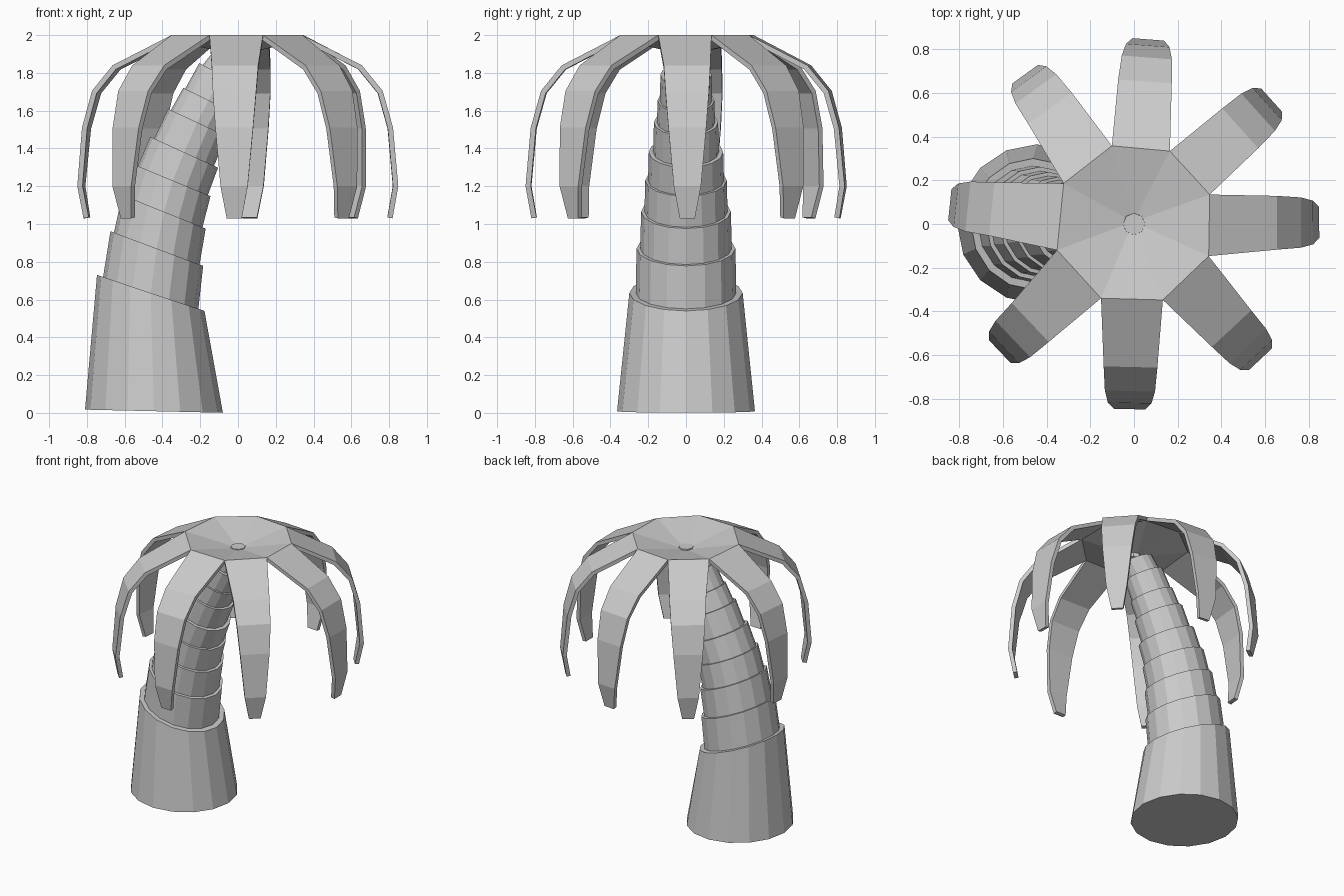
import bpy, bmesh
from math import radians, cos, sin, tau
from mathutils import Vector

if "Cube" in bpy.data.objects:
    bpy.data.objects.remove(bpy.data.objects["Cube"])


def make_object(name, bm):
    mesh = bpy.data.meshes.new(name)
    bm.to_mesh(mesh)
    bm.free()
    obj = bpy.data.objects.new(name, mesh)
    bpy.context.collection.objects.link(obj)
    return obj


def ring(bm, x, z, r, tilt, sides=16):
    # Circle leaning toward +x by the tilt angle
    t = radians(tilt)
    return [bm.verts.new((x + r * cos(a) * cos(t), r * sin(a), z - r * cos(a) * sin(t)))
            for a in (tau * i / sides for i in range(sides))]


def bridge(bm, low, high):
    n = len(low)
    for i in range(n):
        j = (i + 1) % n
        bm.faces.new((low[i], low[j], high[j], high[i]))


# Curved trunk: stepped segments, each narrower than the rim below it (x, z, radius, tilt)
rims = [(-0.462, 0.635, 0.30, 18.5), (-0.43, 0.87, 0.262, 20.5),
        (-0.392, 1.065, 0.238, 22), (-0.345, 1.23, 0.216, 22.5),
        (-0.285, 1.38, 0.197, 24.5), (-0.216, 1.538, 0.17, 25),
        (-0.155, 1.655, 0.15, 26), (-0.085, 1.79, 0.135, 27),
        (-0.02, 1.88, 0.11, 25)]
bm = bmesh.new()
low = ring(bm, -0.445, 0.009, 0.365, 1.3)
bm.faces.new(low[::-1])
for i, (x, z, r, tilt) in enumerate(rims):
    high = ring(bm, x, z, r, tilt)
    bridge(bm, low, high)
    if i + 1 < len(rims):
        low = ring(bm, x, z, rims[i + 1][2] + 0.004, tilt)
        bridge(bm, high, low)
bm.faces.new(high)
make_object("trunk", bm)

# Crown of eight drooping fronds joined in a shallow dished octagon
angles = [0.5, 42, 85.6, 126, 174, 223.5, 268.6, 313]
profile = [(0.655, 1.84, 0.123), (0.765, 1.705, 0.115), (0.82, 1.51, 0.10),
           (0.848, 1.20, 0.072), (0.818, 1.03, 0.04)]   # distance, height, half width
bm = bmesh.new()
centre = bm.verts.new((-0.005, 0.01, 1.92))
corners = []
for i, a in enumerate(angles):
    prev = angles[i - 1] - (360 if i == 0 else 0)
    m = radians((a + prev) / 2)
    corners.append(bm.verts.new((0.372 * cos(m), 0.372 * sin(m), 2.0)))
for i, a in enumerate(angles):
    right, left = corners[i], corners[(i + 1) % 8]
    bm.faces.new((centre, right, left))
    out = Vector((cos(radians(a)), sin(radians(a)), 0))
    side = Vector((-out.y, out.x, 0))
    for d, z, w in profile:
        mid = out * d + Vector((0, 0, z))
        r2, l2 = bm.verts.new(mid - side * w), bm.verts.new(mid + side * w)
        bm.faces.new((right, r2, l2, left))
        right, left = r2, l2
fronds = make_object("fronds", bm)
solid = fronds.modifiers.new("thickness", 'SOLIDIFY')
solid.thickness = 0.028
solid.offset = -1

# Small bud in the middle of the crown
bm = bmesh.new()
low, high = ring(bm, 0, 1.87, 0.055, 0, 8), ring(bm, 0, 1.937, 0.05, 0, 8)
bridge(bm, low, high)
bm.faces.new(low[::-1])
bm.faces.new(high)
make_object("crown_bud", bm)
